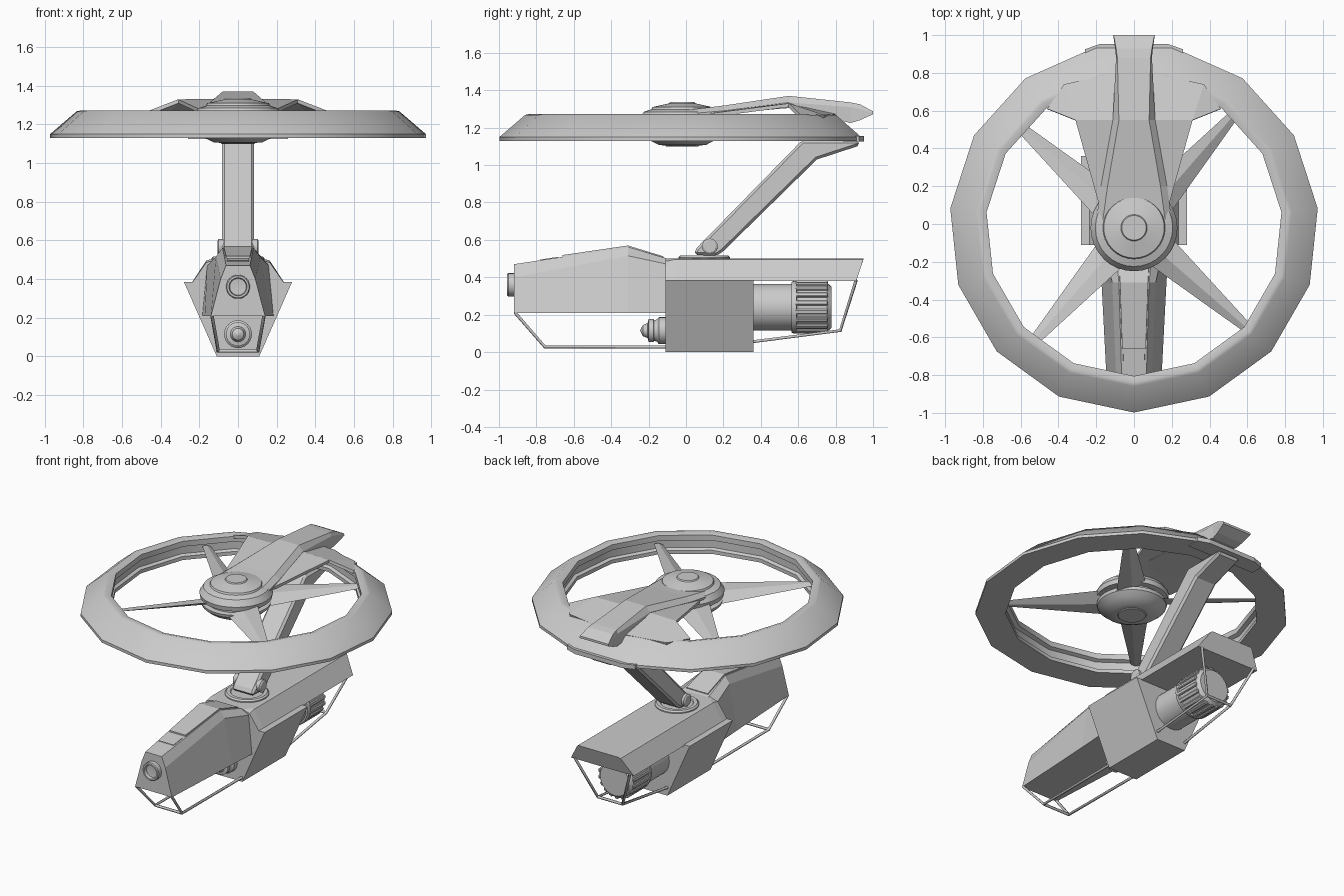
import bpy, bmesh, math
from mathutils import Vector, Matrix

if "Cube" in bpy.data.objects:
    bpy.data.objects.remove(bpy.data.objects["Cube"])

CY = -0.02  # rotor axis y


def finish(name, bm, smooth=None):
    bmesh.ops.remove_doubles(bm, verts=bm.verts, dist=1e-5)
    bmesh.ops.recalc_face_normals(bm, faces=bm.faces)
    me = bpy.data.meshes.new(name)
    bm.to_mesh(me)
    bm.free()
    ob = bpy.data.objects.new(name, me)
    bpy.context.collection.objects.link(ob)
    if smooth:
        me.shade_smooth()
        me.set_sharp_from_angle(angle=math.radians(smooth))
    return ob


def loft(name, loops, cap=True, closed=False, smooth=None):
    bm = bmesh.new()
    rows = [[bm.verts.new(p) for p in lp] for lp in loops]
    n = len(rows[0])
    pairs = list(zip(rows, rows[1:])) + ([(rows[-1], rows[0])] if closed else [])
    for a, b in pairs:
        for i in range(n):
            bm.faces.new((a[i], a[(i + 1) % n], b[(i + 1) % n], b[i]))
    if cap and not closed:
        bm.faces.new(rows[0])
        bm.faces.new(rows[-1])
    return finish(name, bm, smooth)


def lathe(name, prof, segs, loc, axis='Z', closed=False, smooth=30, start=-90):
    # prof holds (radius, position along axis)
    loops = []
    for r, h in prof:
        lp = []
        for i in range(segs):
            a = math.radians(start) + math.tau * i / segs
            u, v = r * math.cos(a), r * math.sin(a)
            p = {'Z': (u, v, h), 'Y': (u, h, v), 'X': (h, u, v)}[axis]
            lp.append(Vector(p) + Vector(loc))
        loops.append(lp)
    return loft(name, loops, True, closed, smooth)


def section(y, *half):
    # symmetric cross-section at y from (half width, z[, y]) points listed top down
    pts = [(x, p[0] if p else y, z) for x, z, *p in half]
    return pts + [(-x, yy, z) for x, yy, z in reversed(pts)]


def side_profile(name, pts, hw):
    return loft(name, [[(s * hw, y, z) for y, z in pts] for s in (-1, 1)])


def tube(name, pts, r, cyclic=False):
    cu = bpy.data.curves.new(name, 'CURVE')
    cu.dimensions = '3D'
    cu.bevel_depth = r
    cu.bevel_resolution = 1
    cu.use_fill_caps = True
    sp = cu.splines.new('POLY')
    sp.points.add(len(pts) - 1)
    for p, c in zip(sp.points, pts):
        p.co = (*c, 1)
    sp.use_cyclic_u = cyclic
    ob = bpy.data.objects.new(name, cu)
    bpy.context.collection.objects.link(ob)
    return ob


def bevel(ob, w, segs=1):
    m = ob.modifiers.new("bevel", 'BEVEL')
    m.width, m.segments = w, segs


# Rotor shroud ring, 15 sides
lathe("rotor_ring", [(0.978, 1.13), (0.978, 1.15), (0.84, 1.268), (0.82, 1.272),
                     (0.785, 1.262), (0.785, 1.225), (0.81, 1.215), (0.81, 1.165),
                     (0.79, 1.155), (0.79, 1.13)], 15, (0, CY, 0), closed=True)

# Rotor hub with groove and cap
lathe("rotor_hub", [(0, 1.10), (0.085, 1.10), (0.09, 1.105), (0.125, 1.107), (0.18, 1.135),
                    (0.215, 1.165), (0.22, 1.185), (0.19, 1.19), (0.19, 1.21), (0.225, 1.215),
                    (0.23, 1.245), (0.205, 1.285), (0.165, 1.298), (0.16, 1.31),
                    (0.07, 1.33), (0.065, 1.337), (0, 1.337)], 32, (0, CY, 0))

# Four tapered, pitched blades
for k in range(4):
    rot = Matrix.Translation((0, CY, 1.2)) @ Matrix.Rotation(math.radians(48.5 + 90 * k), 4, 'Z')
    loops = []
    for r, w, t, pitch in ((0.16, 0.10, 0.02, 20), (0.79, 0.028, 0.008, 10)):
        tw = Matrix.Rotation(math.radians(pitch), 4, 'X')
        loops.append([rot @ tw @ Vector((r, u, v)) for u, v in
                      ((-w, 0), (0, -t), (w, 0), (0, t))])
    loft(f"rotor_blade_{k + 1}", loops)

# Spine running from hub to the back of the ring
loft("rotor_spine", [
    section(0.02, (0.165, 1.296), (0.20, 1.275), (0.20, 1.26)),
    section(0.20, (0.14, 1.318), (0.175, 1.29), (0.175, 1.275)),
    section(0.55, (0.08, 1.37), (0.112, 1.335), (0.112, 1.305)),
    section(0.88, (0.088, 1.335), (0.095, 1.31), (0.095, 1.225)),
    section(0.93, (0.095, 1.325), (0.10, 1.30), (0.10, 1.24)),
    section(1.0, (0.108, 1.287), (0.11, 1.28), (0.11, 1.272))])

# Winged support plate between hub and ring
bm = bmesh.new()
v = [bm.verts.new(p) for p in ((0, .12, 1.285), (.19, .12, 1.275), (0, .55, 1.335),
                               (.31, .55, 1.33), (.46, .61, 1.272), (0, .82, 1.275), (.37, .74, 1.268))]
for f in ((0, 1, 3, 2), (2, 3, 6, 5), (3, 4, 6)):
    bm.faces.new([v[i] for i in f])
wing = finish("support_plate", bm)
wing.modifiers.new("mirror", 'MIRROR')
sol = wing.modifiers.new("thickness", 'SOLIDIFY')
sol.thickness = 0.02
sol.offset = -1 if wing.data.polygons[0].normal.z > 0 else 1

# Mounting plate under the back of the ring
loft("ring_mount_plate", [[(x, y, z) for x, y in
     ((-.26, .84), (.26, .84), (.26, .925), (.18, .953), (-.18, .953), (-.26, .925))]
     for z in (1.125, 1.155)])

# Slanted arm with elbow
arm = side_profile("main_arm", [(0.045, 0.52), (0.05, 0.55), (0.62, 1.132), (0.92, 1.132),
                                (0.93, 1.105), (0.70, 1.03), (0.20, 0.54), (0.165, 0.515)], 0.083)
bevel(arm, 0.014)
lathe("arm_pivot", [(0, -.107), (.032, -.107), (.042, -.10), (.042, .10), (.032, .107), (0, .107)],
      20, (0, 0.128, 0.565), 'X')
lathe("turntable", [(0, .48), (.138, .48), (.138, .507), (.128, .516), (.105, .516), (.10, .51), (0, .51)],
      32, (0, 0.098, 0))

# Fuselage nose
loft("nose_body", [
    section(-0.92, (0.062, 0.47), (0.09, 0.40), (0.14, 0.21)),
    section(-0.31, (0.08, 0.562), (0.115, 0.515), (0.172, 0.21)),
    section(-0.10, (0.10, 0.50), (0.16, 0.47), (0.185, 0.21)),
    section(0.0, (0.10, 0.50), (0.16, 0.47), (0.185, 0.21))])

# Raised windscreen panel on the nose
loft("windscreen", [
    section(-0.66, (0.062, 0.519), (0.066, 0.48)),
    section(-0.31, (0.074, 0.570), (0.080, 0.53)),
    section(-0.12, (0.082, 0.512), (0.09, 0.48))])
loft("hatch", [section(-0.78, (0.055, 0.495), (0.06, 0.47)),
               section(-0.685, (0.057, 0.509), (0.062, 0.48))])

# Rear hood, its back edge undercut
loft("rear_hood", [
    section(-0.11, (0.115, 0.50), (0.165, 0.485), (0.238, 0.38)),
    section(-0.06, (0.15, 0.50), (0.165, 0.495), (0.24, 0.38)),
    section(0.95, (0.15, 0.50, 0.95), (0.165, 0.495, 0.948), (0.24, 0.38, 0.91))])

# Wedge-shaped middle block
loft("middle_block", [section(y, (0.28, 0.385), (0.11, 0.0)) for y in (-0.11, 0.36)])

# Nose lens
lathe("nose_lens", [(0, -.91), (.062, -.91), (.062, -.95), (.057, -.956), (.047, -.956),
                    (.043, -.935), (0, -.93)], 24, (0, 0, 0.36), 'Y')

# Rear engine with ribs
lathe("engine", [(0, .34), (.125, .34), (.125, .57), (.13, .575), (.13, .755), (.11, .778), (0, .778)],
      32, (0, 0, 0.24), 'Y')
lathe("engine_band", [(.12, .562), (.135, .565), (.14, .575), (.14, .59), (.12, .595)],
      32, (0, 0, 0.24), 'Y', closed=True)
bm = bmesh.new()
for i in range(18):
    mat = (Matrix.Translation((0, 0.67, 0.24)) @ Matrix.Rotation(math.tau * i / 18, 4, 'Y')
           @ Matrix.Translation((0, 0, 0.131)) @ Matrix.Diagonal((0.026, 0.18, 0.018, 1)))
    bmesh.ops.create_cube(bm, size=1, matrix=mat)
bevel(finish("engine_ribs", bm), 0.005)

# Forward sensor under the nose
lathe("front_sensor", [(0, -.10), (.072, -.10), (.072, -.145), (.06, -.155), (.055, -.17), (.062, -.175),
                       (.062, -.20), (.04, -.205), (.03, -.23), (.012, -.24), (0, -.245)],
      24, (0, 0, 0.115), 'Y')

# Skid frame tubes
for s, side in ((1, "right"), (-1, "left")):
    tube(f"front_skid_{side}", [(s * .135, -.915, .212), (s * .102, -.755, .028), (s * .105, -.09, .028)], 0.009)
    tube(f"rear_skid_{side}", [(s * .11, .35, .055), (s * .095, .825, .115), (s * .21, .91, .385)], 0.009)
tube("front_skid_bar", [(-.102, -.755, .028), (.102, -.755, .028)], 0.009)
tube("rear_skid_bar", [(-.095, .825, .115), (.095, .825, .115)], 0.009)
